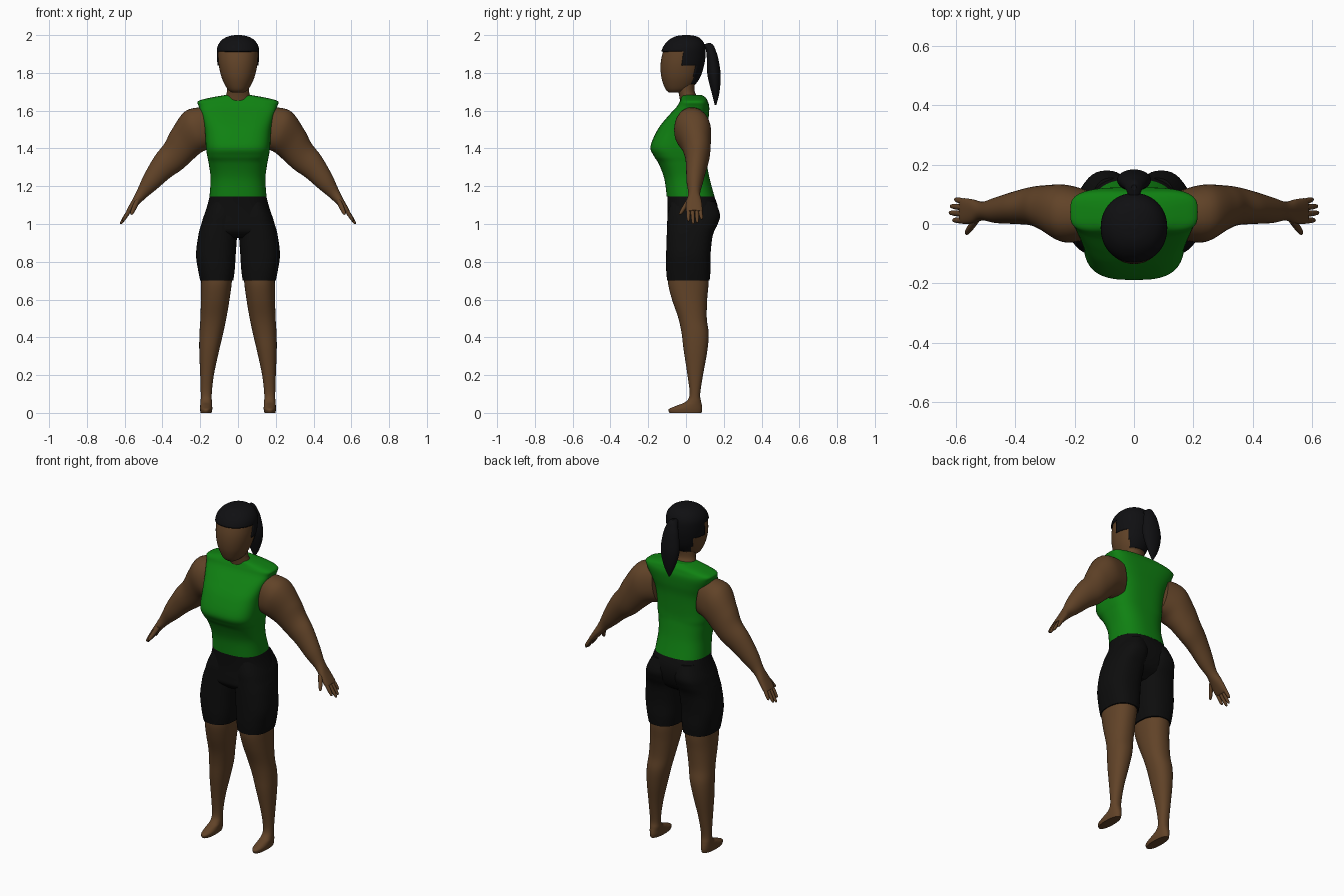
import bpy, bmesh, math
from mathutils import Vector


def material(name, rgb):
    m = bpy.data.materials.new(name)
    m.diffuse_color = (*rgb, 1)
    return m


SKIN = material("brown skin", (0.12, 0.056, 0.021))
GREEN = material("green cloth", (0.005, 0.22, 0.006))
BLACK = material("black cloth", (0.004, 0.004, 0.004))
HAIR = material("black hair", (0.005, 0.005, 0.006))


def spline(a, b, c, d, t):
    return [0.5 * (2*q + (r-p)*t + (2*p-5*q+4*r-s)*t*t + (3*q-p-3*r+s)*t**3)
            for p, q, r, s in zip(a, b, c, d)]


def loft(name, mat, rows, mirror=False, seg=40, steps=6, keep=None):
    """Smooth skin over rings; row = x, z of one side, x, z of the other, y front, y back, squareness."""
    bm = bmesh.new()
    n = len(rows)
    path = [spline(rows[max(i-1, 0)], rows[i], rows[i+1], rows[min(i+2, n-1)], k / steps)
            for i in range(n - 1) for k in range(steps)] + [rows[-1]]
    rings = []
    for xa, za, xb, zb, y0, y1, p in path:
        mid = Vector(((xa+xb)/2, (y0+y1)/2, (za+zb)/2))
        u = Vector(((xb-xa)/2, 0, (zb-za)/2))
        v = Vector((0, (y1-y0)/2, 0))
        ring = []
        for j in range(seg):
            c, s = math.cos(math.tau*j/seg), math.sin(math.tau*j/seg)
            ring.append(bm.verts.new(mid + u*math.copysign(abs(c)**(2/p), c)
                                     + v*math.copysign(abs(s)**(2/p), s)))
        rings.append(ring)
    for a, b in zip(rings, rings[1:]):
        for j in range(seg):
            bm.faces.new((a[j], a[(j+1) % seg], b[(j+1) % seg], b[j])).smooth = True
    for ring in (rings[0], rings[-1]):
        cap = bm.faces.new(ring)
        for e in cap.edges:
            e.smooth = False
    bmesh.ops.recalc_face_normals(bm, faces=bm.faces)
    if keep:
        bad = [f for f in bm.faces if not keep(f.calc_center_median())]
        bmesh.ops.delete(bm, geom=bad, context='FACES')
    me = bpy.data.meshes.new(name)
    bm.to_mesh(me)
    bm.free()
    me.materials.append(mat)
    ob = bpy.data.objects.new(name, me)
    bpy.context.collection.objects.link(ob)
    if mirror:
        ob.modifiers.new("mirror", 'MIRROR').use_mirror_merge = False
    return ob


def level(rows, p=2.2, grow=0):
    """Centred horizontal rings from z, half width, y front, y back."""
    return [(-r[1]-grow, r[0], r[1]+grow, r[0], r[2]-grow, r[3]+grow,
             r[4] if len(r) > 4 else p) for r in rows]


def limb(rows, p=2.2):
    """Off-centre horizontal rings from z, inner x, outer x, y front, y back."""
    return [(a, z, b, z, y0, y1, p) for z, a, b, y0, y1 in rows]


# Sleeveless shirt
loft("shirt", GREEN, level([
    (1.145, .151, -.102, .151, 2.5), (1.24, .145, -.115, .125, 2.5), (1.32, .155, -.145, .11, 2.7),
    (1.36, .163, -.17, .105, 3), (1.41, .17, -.188, .105, 3), (1.5, .176, -.15, .11, 3),
    (1.565, .19, -.1, .12, 3.2), (1.62, .207, -.05, .123, 3.5), (1.65, .211, -.033, .115, 3.5),
    (1.668, .15, -.025, .105, 3), (1.682, .072, -.022, .085, 2.2)]), seg=64)

# Shorts: hips plus two legs
loft("shorts_hips", BLACK, level([
    (1.15, .149, -.099, .148), (1.1, .162, -.097, .166), (1.05, .178, -.097, .168),
    (1.0, .194, -.1, .155), (.96, .2, -.097, .13), (.925, .15, -.06, .08)], 2.5), seg=56)
loft("shorts_legs", BLACK, limb([
    (1.12, .012, .145, -.08, .155), (1.05, .003, .178, -.096, .18), (1.0, .002, .194, -.099, .168),
    (.94, .005, .21, -.102, .142), (.84, .012, .222, -.105, .13), (.76, .017, .212, -.105, .13),
    (.70, .025, .2, -.1, .125)], 2.4), True)

# Bare legs running into the feet
loft("legs_and_feet", SKIN, limb([
    (.74, .03, .195, -.095, .118), (.68, .034, .195, -.094, .119), (.6, .045, .196, -.074, .112),
    (.5, .062, .199, -.04, .11), (.42, .079, .204, -.023, .12), (.33, .1, .205, -.012, .113),
    (.2, .128, .2, .008, .09), (.1, .139, .197, .019, .075), (.06, .138, .198, 0, .08),
    (.04, .137, .2, -.045, .084), (.02, .136, .201, -.091, .086), (0, .14, .198, -.088, .082)]), True)

# Arms and palms
loft("arms", SKIN, [
    (.13, 1.40, .16, 1.62, -.05, .11, 2.2), (.185, 1.385, .275, 1.60, -.062, .132, 2.2),
    (.235, 1.345, .35, 1.50, -.025, .131, 2.1), (.295, 1.29, .39, 1.425, -.005, .125, 2),
    (.36, 1.245, .44, 1.36, 0, .11, 2), (.43, 1.185, .495, 1.265, .003, .09, 2),
    (.488, 1.138, .53, 1.188, .012, .075, 2), (.53, 1.098, .556, 1.135, .002, .083, 2.3),
    (.564, 1.062, .584, 1.085, 0, .087, 2.5), (.574, 1.055, .59, 1.073, .006, .082, 2.5)], True)


# Fingers and thumb
def finger(name, start, end, r):
    a, b = Vector(start), Vector(end)
    rows = []
    for t, k in ((0, 1), (.4, 1), (.75, .85), (.94, .6), (1, .15)):
        c, q = a.lerp(b, t), r * k
        rows.append((c.x-.84*q, c.z-.54*q, c.x+.84*q, c.z+.54*q, c.y-q, c.y+q, 2))
    loft(name, SKIN, rows, True, 12, 3)


for name, y0, y1, x, z in (("index_finger", .012, .013, .61, 1.015), ("middle_finger", .034, .038, .622, 1.0),
                           ("ring_finger", .056, .06, .618, 1.006), ("little_finger", .074, .083, .603, 1.025)):
    finger(name, (.57, y0, 1.08), (x, y1, z), .0105)
finger("thumb", (.532, .014, 1.125), (.566, -.032, 1.05), .013)

# Neck and head
loft("neck", SKIN, level([(1.64, .075, -.03, .075), (1.68, .064, -.036, .055),
                          (1.71, .058, -.042, .045), (1.77, .058, -.05, .05)], 2))
HEAD = [(1.695, .03, -.088, -.03), (1.71, .052, -.106, .02), (1.74, .071, -.12, .05),
        (1.78, .088, -.131, .073), (1.83, .1, -.135, .088), (1.88, .105, -.13, .096),
        (1.93, .102, -.114, .095), (1.965, .08, -.085, .078), (1.985, .045, -.05, .05),
        (1.992, .008, -.01, .01)]
loft("head", SKIN, level(HEAD, 2.1))


# Hair cap: shell over the head, lower at the sides and nape
def hairline(c):
    back = abs(math.degrees(math.atan2(c.x, c.y + .015)))
    return c.z > (1.74 if back < 50 else 1.84 if back < 92 else 1.91)


cap = loft("hair_cap", HAIR, [(*r[:1], r[1]+.008, r[2], r[3]+.008, *r[4:]) for r in level(HEAD, 2.1, .007)],
           seg=64, keep=hairline)
shell = cap.modifiers.new("thickness", 'SOLIDIFY')
shell.thickness, shell.offset = .012, -1

# Ponytail
loft("ponytail", HAIR, level([
    (1.957, .008, .115, .132), (1.945, .022, .088, .146), (1.925, .032, .104, .155),
    (1.88, .046, .11, .17), (1.8, .057, .112, .183), (1.74, .05, .124, .182),
    (1.68, .03, .14, .174), (1.63, .004, .152, .16)], 2))
